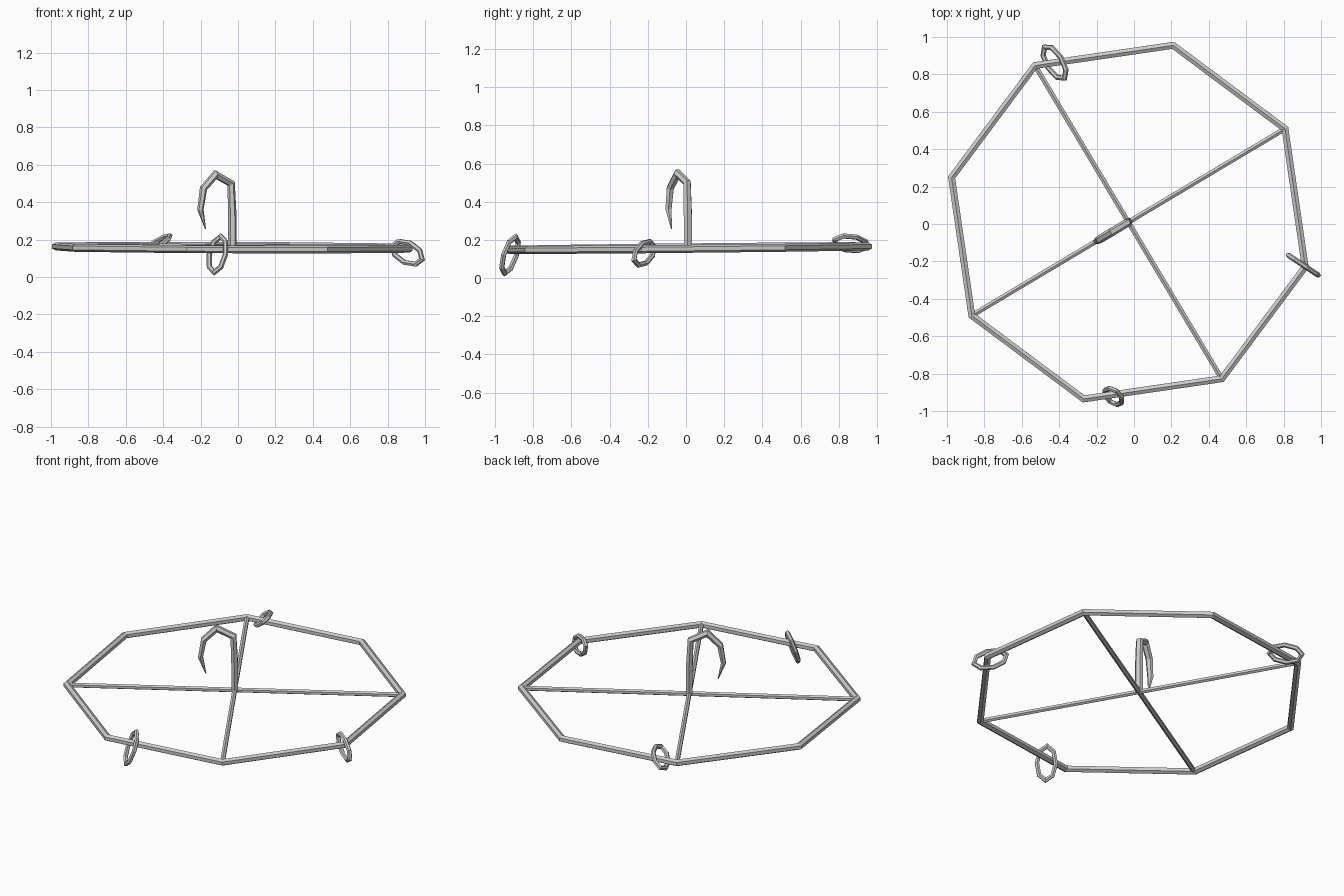
import bpy, bmesh, math
from mathutils import Vector

if "Cube" in bpy.data.objects:
    bpy.data.objects.remove(bpy.data.objects["Cube"])

def tube(name, pts, radii, normal, closed=False, sides=6, wide=1.0):
    """Sweep a mitred polygon section along a planar path."""
    pts = [Vector(p) for p in pts]
    normal = Vector(normal).normalized()
    n = len(pts)
    bm = bmesh.new()
    rings = []
    for i, p in enumerate(pts):
        a = pts[i - 1] if (closed or i > 0) else None
        b = pts[(i + 1) % n] if (closed or i < n - 1) else None
        d1 = (p - a).normalized() if a is not None else (b - p).normalized()
        d2 = (b - p).normalized() if b is not None else d1
        t = (d1 + d2).normalized()
        side = normal.cross(t).normalized()
        miter = 1 / max(0.5, t.dot(d2))
        ring = []
        for k in range(sides):
            w = 2 * math.pi * (k + 0.5) / sides
            ring.append(bm.verts.new(p + side * (math.cos(w) * radii[i] * miter)
                                     + normal * (math.sin(w) * radii[i] * wide)))
        rings.append(ring)
    for i in range(n if closed else n - 1):
        r, q = rings[i], rings[(i + 1) % n]
        for k in range(sides):
            m = (k + 1) % sides
            bm.faces.new((r[k], r[m], q[m], q[k]))
    if not closed:
        bm.faces.new(rings[0])
        bm.faces.new(rings[-1])
    bmesh.ops.recalc_face_normals(bm, faces=bm.faces)
    me = bpy.data.meshes.new(name)
    bm.to_mesh(me)
    bm.free()
    ob = bpy.data.objects.new(name, me)
    bpy.context.collection.objects.link(ob)
    return ob

# slightly tilted octagonal hoop
CX, CY, R, A0 = -0.03, 0.01, 0.975, math.radians(30.8)
UP = (0.004, -0.01, 1)

def on_plane(x, y):
    return Vector((x, y, 0.157 - 0.004 * x + 0.01 * y))

corners = [on_plane(CX + R * math.cos(A0 + k * math.pi / 4),
                    CY + R * math.sin(A0 + k * math.pi / 4)) for k in range(8)]
tube("hoop", corners, [0.021] * 8, UP, closed=True)

# crossing bars
for k in range(2):
    tube("cross_bar", [corners[2 * k], corners[2 * k + 4]], [0.015] * 2, UP)

# tapered central hook, bending along one bar
hook_dir = Vector((-math.cos(A0), -math.sin(A0), 0))
profile = [(0, 0.15, 0.022), (0.0, 0.32, 0.022), (0.008, 0.5, 0.019),
           (0.105, 0.548, 0.02), (0.18, 0.473, 0.019), (0.199, 0.36, 0.016),
           (0.168, 0.258, 0.003)]
tube("hook", [Vector((CX, CY, z)) + hook_dir * s for s, z, r in profile],
     [r for s, z, r in profile], hook_dir.cross(Vector((0, 0, 1))), wide=1.15)

# loose oval links: centre, long axis, short axis
links = [((-0.425, 0.863, 0.182), (0.055, -0.085, 0.022), (0.74, 0.55, 0.72)),
         ((0.905, -0.22, 0.13), (0.09, -0.06, -0.04), (0.3, -0.2, 0.93)),
         ((-0.11, -0.922, 0.121), (0.02, 0.032, 0.11), (0.78, -0.6, 0.03))]
for c, l, s in links:
    c, l, s = Vector(c), Vector(l).normalized(), Vector(s)
    s = (s - l * s.dot(l)).normalized()
    path = [c + l * (0.101 * math.cos(k * math.pi / 4))
            + s * (0.055 * math.sin(k * math.pi / 4)) for k in range(8)]
    tube("link", path, [0.014] * 8, l.cross(s), closed=True)
